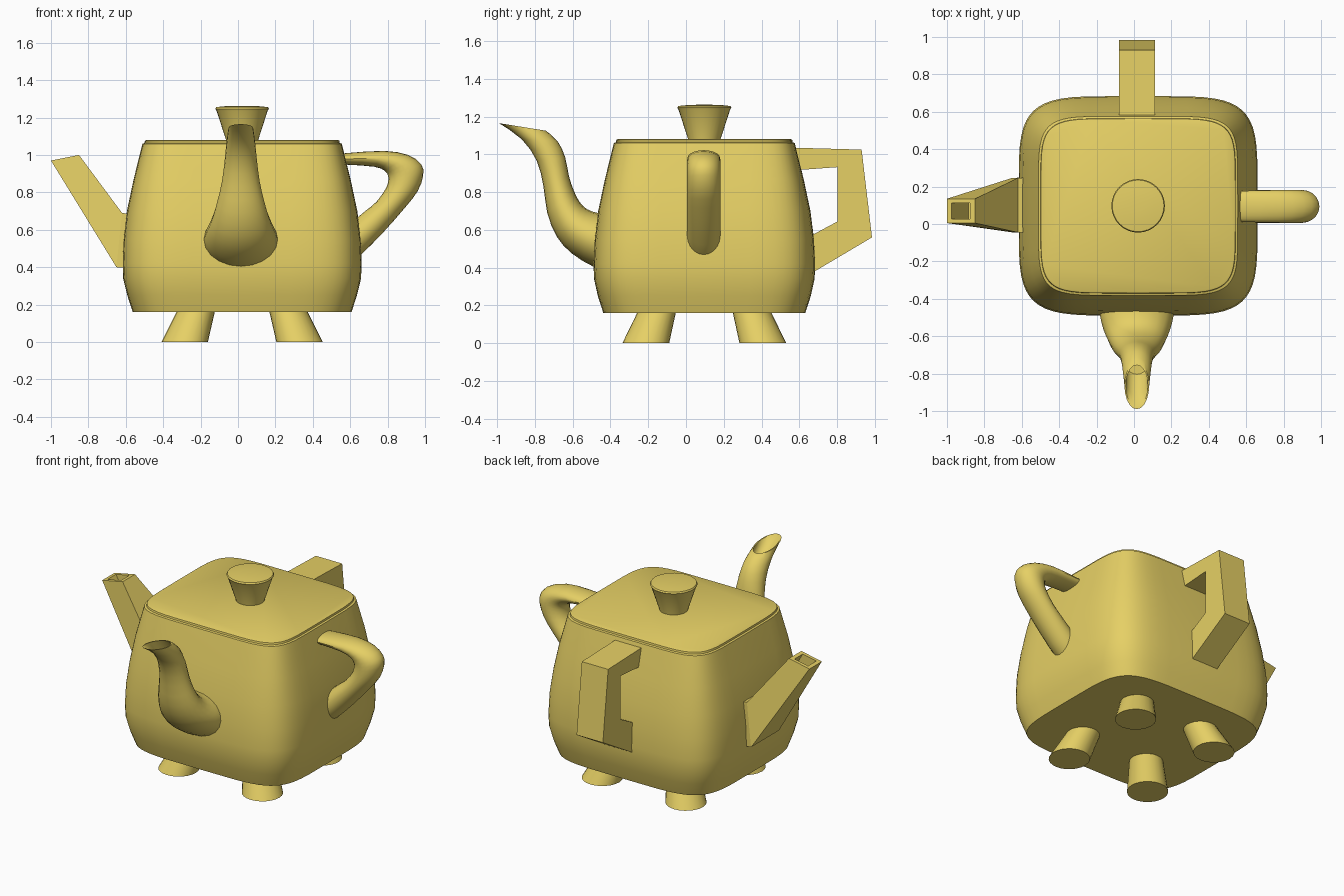
import bpy, bmesh
from math import sin, cos, pi, radians
from mathutils import Vector

if "Cube" in bpy.data.objects:
    bpy.data.objects.remove(bpy.data.objects["Cube"])

CX, CY = 0.022, 0.097   # centre of the body

gold = bpy.data.materials.new("gold_glaze")
gold.diffuse_color = (0.79, 0.63, 0.13, 1)
gold.use_nodes = True
gold.node_tree.nodes["Principled BSDF"].inputs["Base Color"].default_value = gold.diffuse_color


def loft(name, rings, smooth=True):
    """Skin a list of equally sized point rings and cap both ends."""
    bm = bmesh.new()
    loops = [[bm.verts.new(p) for p in r] for r in rings]
    n = len(loops[0])
    for a, b in zip(loops, loops[1:]):
        for i in range(n):
            j = (i + 1) % n
            bm.faces.new((a[i], a[j], b[j], b[i]))
    bm.faces.new(loops[0][::-1])
    bm.faces.new(loops[-1])
    bmesh.ops.recalc_face_normals(bm, faces=bm.faces)
    mesh = bpy.data.meshes.new(name)
    bm.to_mesh(mesh)
    bm.free()
    ob = bpy.data.objects.new(name, mesh)
    bpy.context.collection.objects.link(ob)
    mesh.materials.append(gold)
    if smooth:
        bpy.context.view_layer.objects.active = ob
        ob.select_set(True)
        bpy.ops.object.shade_smooth_by_angle(angle=radians(35))
        ob.select_set(False)
    return ob


def circle(x, y, z, r, n=24):
    return [(x + r * cos(2 * pi * i / n), y + r * sin(2 * pi * i / n), z) for i in range(n)]


def squircle(z, hx, hy, e, n=56):
    def f(v):
        return (1 if v >= 0 else -1) * abs(v) ** (2 / e)
    return [(CX + hx * f(cos(2 * pi * i / n)), CY + hy * f(sin(2 * pi * i / n)), z)
            for i in range(n)]


def refine(rows, k=2):
    """Catmull-Rom subdivision of section rows."""
    out = []
    for i in range(len(rows) - 1):
        p0, p1 = rows[max(i - 1, 0)], rows[i]
        p2, p3 = rows[i + 1], rows[min(i + 2, len(rows) - 1)]
        for s in range(k):
            t = s / k
            out.append([0.5 * (2 * b + (c - a) * t + (2 * a - 5 * b + 4 * c - d) * t * t
                               + (3 * b - a - 3 * c + d) * t ** 3)
                        for a, b, c, d in zip(p0, p1, p2, p3)])
    return out + [list(rows[-1])]


def oval(row, place, n=20):
    """Oval across a silhouette: outer point, inner point, half width."""
    u0, z0, u1, z1, w = row
    ring = []
    for i in range(n):
        c, s = cos(2 * pi * i / n), sin(2 * pi * i / n)
        ring.append(place((u0 + u1) / 2 + (u1 - u0) / 2 * c,
                          (z0 + z1) / 2 + (z1 - z0) / 2 * c, w * s))
    return ring


def shrink(ring, f):
    c = sum((Vector(p) for p in ring), Vector()) / len(ring)
    return [c + (Vector(p) - c) * f for p in ring]


# Body with flush lid
profile = [(0.16, 0.585, 0.535), (0.25, 0.614, 0.564), (0.34, 0.636, 0.584),
           (0.42, 0.639, 0.587), (0.55, 0.634, 0.581), (0.70, 0.616, 0.562),
           (0.87, 0.580, 0.526), (1.06, 0.533, 0.479), (1.064, 0.522, 0.468),
           (1.076, 0.520, 0.466), (1.08, 0.513, 0.459)]
loft("body", [squircle(z, hx, hy, 5 + (z > 0.8) * 0.5 + (z > 1) * 0.5) for z, hx, hy in profile])

# Lid knob
loft("lid_knob", [circle(CX, CY, z, r, 32) for z, r in
                  [(1.06, 0.083), (1.08, 0.086), (1.235, 0.136), (1.247, 0.143),
                   (1.256, 0.138), (1.261, 0.09), (1.263, 0.03)]])

# Four splayed feet
for sx, nx in ((-1, "left"), (1, "right")):
    for sy, ny in ((-1, "front"), (1, "back")):
        loft(f"{ny}_{nx}_foot", [circle(CX + sx * 0.307, CY + sy * 0.31, 0, 0.124),
                                 circle(CX + sx * 0.245, CY + sy * 0.25, 0.17, 0.101)])

# Curved front spout with a hollow tip
spout = [(-0.40, 0.38, -0.40, 0.68, 0.195), (-0.49, 0.405, -0.47, 0.69, 0.198),
         (-0.605, 0.475, -0.525, 0.71, 0.178), (-0.685, 0.565, -0.565, 0.75, 0.152),
         (-0.735, 0.69, -0.595, 0.81, 0.126), (-0.755, 0.83, -0.62, 0.885, 0.101),
         (-0.79, 0.965, -0.64, 0.985, 0.086), (-0.87, 1.08, -0.68, 1.07, 0.076),
         (-0.99, 1.165, -0.742, 1.125, 0.066)]
rings = [oval(r, lambda u, z, s: (0.015 + s, u, z)) for r in refine(spout)]
loft("front_spout", rings + [shrink(rings[-1], 0.9), shrink(rings[-2], 0.82), shrink(rings[-4], 0.75)])

# Tapered square side spout with a hollow tip
def box_ring(x0, z0, x1, z1, ya, yb):
    return [(x0, ya, z0), (x0, yb, z0), (x1, yb, z1), (x1, ya, z1)]

base = box_ring(-0.56, 0.395, -0.54, 0.68, -0.047, 0.248)
shoulder = box_ring(-0.65, 0.40, -0.62, 0.69, -0.045, 0.247)
tip = box_ring(-1.0, 0.97, -0.85, 1.0, 0.005, 0.135)
inner = shrink(tip, 0.66)
deep = [p + Vector((0.09, 0, -0.16)) for p in inner]
loft("side_spout", [base, shoulder, tip, inner, deep], smooth=False)

# Curved round handle on the right
handle = [(0.50, 1.00, 0.50, 0.945, 0.08), (0.58, 1.01, 0.58, 0.948, 0.083),
          (0.78, 1.022, 0.73, 0.937, 0.087), (0.91, 1.0, 0.785, 0.915, 0.088),
          (0.98, 0.95, 0.802, 0.89, 0.088), (0.99, 0.89, 0.803, 0.86, 0.088),
          (0.96, 0.805, 0.79, 0.82, 0.088), (0.89, 0.715, 0.74, 0.75, 0.088),
          (0.78, 0.59, 0.68, 0.70, 0.088), (0.65, 0.46, 0.62, 0.65, 0.088),
          (0.58, 0.42, 0.56, 0.60, 0.087)]
loft("round_handle", [oval(r, lambda u, z, s: (u, CY - 0.003 + s, z)) for r in refine(handle)])

# Angular square handle on the back
outer = [(0.50, 1.037), (0.93, 1.025), (0.985, 0.56), (0.58, 0.32)]
inside = [(0.50, 0.91), (0.803, 0.932), (0.803, 0.645), (0.58, 0.525)]
loft("square_handle", [[(-0.08, a[0], a[1]), (0.113, a[0], a[1]),
                        (0.113, b[0], b[1]), (-0.08, b[0], b[1])]
                       for a, b in zip(outer, inside)], smooth=False)
